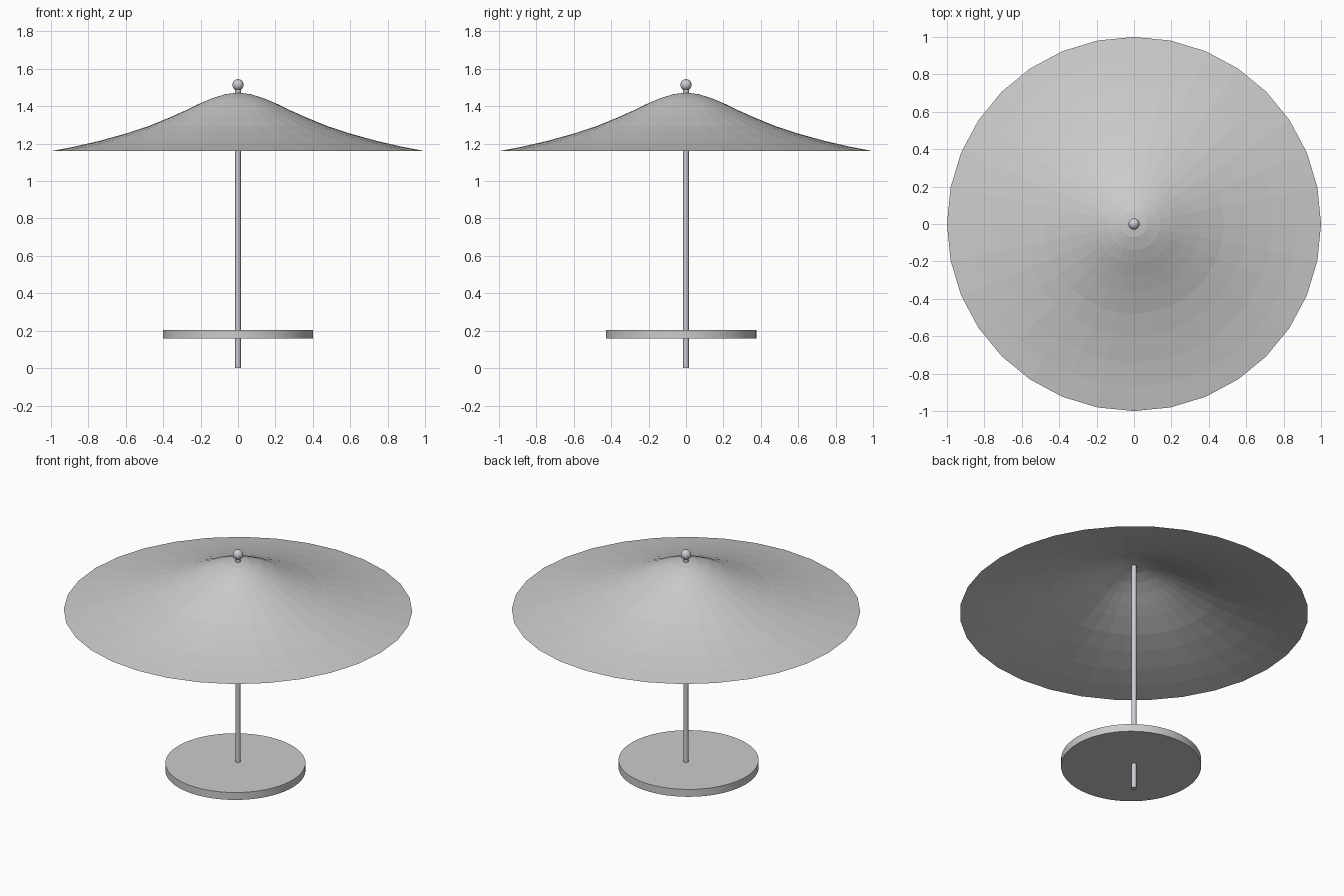
import bpy, bmesh, math

if "Cube" in bpy.data.objects:
    bpy.data.objects.remove(bpy.data.objects["Cube"])


def lathe(name, profile, sides, y=0.0, smooth=None, mat=None):
    """Revolve (radius, z) points around a vertical axis; radius 0 makes a pole."""
    bm = bmesh.new()
    rings = []
    for r, z in profile:
        if r == 0:
            rings.append([bm.verts.new((0, y, z))])
        else:
            rings.append([bm.verts.new((r * math.cos(2 * math.pi * i / sides),
                                        y + r * math.sin(2 * math.pi * i / sides), z))
                          for i in range(sides)])
    for a, b in zip(rings, rings[1:]):
        for i in range(sides):
            j = (i + 1) % sides
            quad = [a[i % len(a)], a[j % len(a)], b[j % len(b)], b[i % len(b)]]
            bm.faces.new(list(dict.fromkeys(quad)))
    mesh = bpy.data.meshes.new(name)
    bm.to_mesh(mesh)
    bm.free()
    obj = bpy.data.objects.new(name, mesh)
    bpy.context.collection.objects.link(obj)
    if mat:
        mesh.materials.append(mat)
    if smooth:
        bpy.ops.object.select_all(action='DESELECT')
        obj.select_set(True)
        bpy.context.view_layer.objects.active = obj
        bpy.ops.object.shade_smooth_by_angle(angle=math.radians(smooth))
    return obj


metal = bpy.data.materials.new("metal")
metal.diffuse_color = (0.6, 0.6, 0.65, 1)
metal.use_nodes = True
metal.node_tree.nodes["Principled BSDF"].inputs["Base Color"].default_value = metal.diffuse_color

# Faceted canopy: a thin open sheet, flared towards the rim
lathe("canopy", [(1.0, 1.16), (0.87, 1.185), (0.74, 1.215), (0.60, 1.254),
                 (0.48, 1.293), (0.36, 1.342), (0.28, 1.378), (0.21, 1.412),
                 (0.14, 1.442), (0.07, 1.464), (0, 1.473)], 32)

# Pole from the ground up through the canopy
lathe("pole", [(0, 0), (0.015, 0), (0.015, 1.495), (0, 1.495)], 16, smooth=40, mat=metal)

# Ball on the tip
ball = [(0.03 * math.sin(math.pi * i / 12) if 0 < i < 12 else 0,
         1.515 - 0.03 * math.cos(math.pi * i / 12)) for i in range(13)]
lathe("finial", ball, 24, smooth=40, mat=metal)

# Round table, slightly forward of the pole
lathe("table_top", [(0, 0.158), (0.402, 0.158), (0.402, 0.205), (0, 0.205)], 64,
      y=-0.026, smooth=40)
